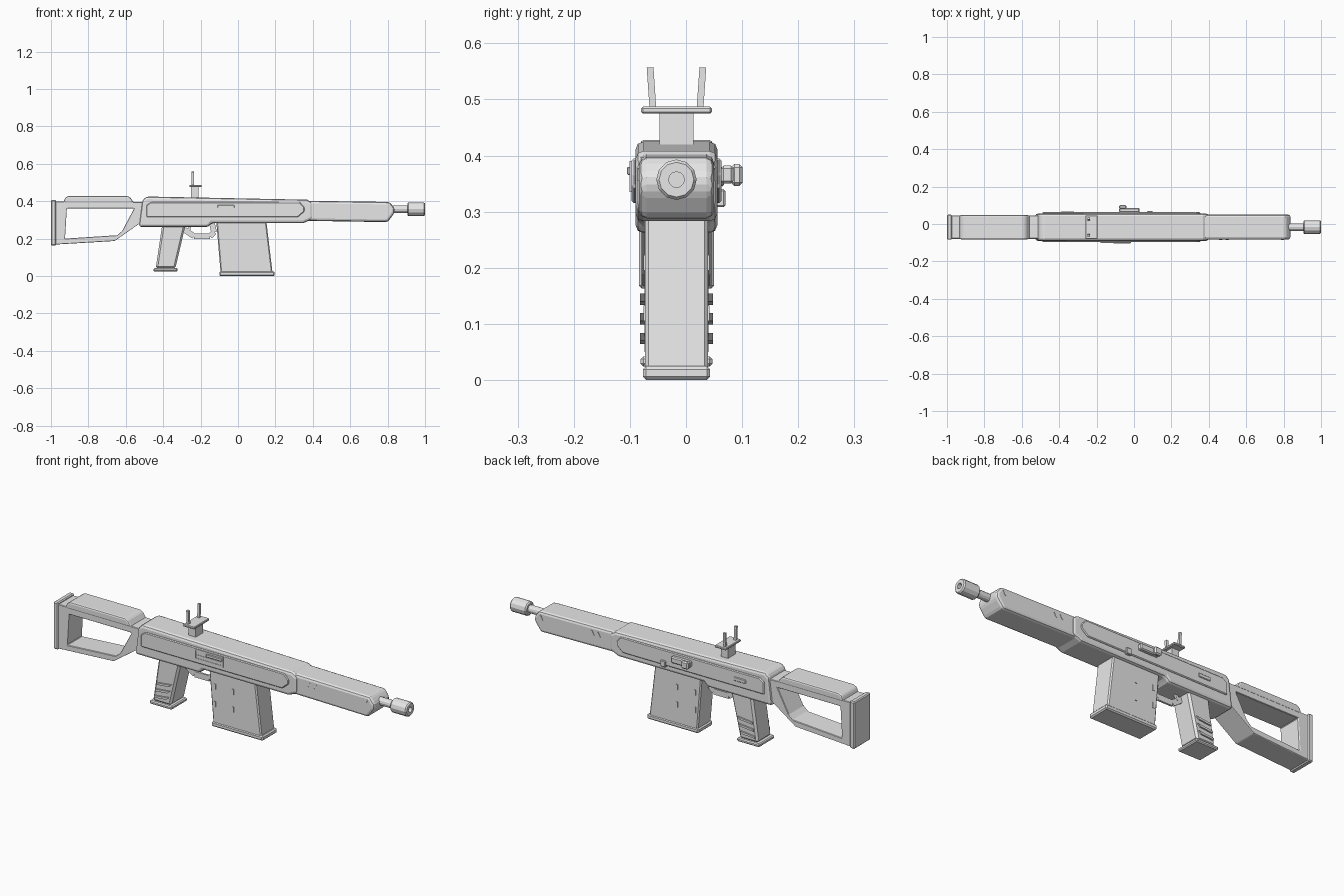
import bpy, bmesh, math
from mathutils import Matrix, Vector

if "Cube" in bpy.data.objects:
    bpy.data.objects.remove(bpy.data.objects["Cube"], do_unlink=True)

MID = -0.017  # y of the centre plane

grey = bpy.data.materials.new("plain grey")
grey.use_nodes = True
grey.diffuse_color = (0.8, 0.8, 0.8, 1)
for node in grey.node_tree.nodes:
    if node.type == "BSDF_PRINCIPLED":
        node.inputs["Base Color"].default_value = (0.8, 0.8, 0.8, 1)


def finish(name, bm, bevel=0.0, segments=1):
    bmesh.ops.recalc_face_normals(bm, faces=bm.faces)
    mesh = bpy.data.meshes.new(name)
    bm.to_mesh(mesh)
    bm.free()
    mesh.materials.append(grey)
    obj = bpy.data.objects.new(name, mesh)
    bpy.context.collection.objects.link(obj)
    if bevel:
        mod = obj.modifiers.new("edges", "BEVEL")
        mod.width, mod.segments = bevel, segments
        mod.limit_method = "ANGLE"
    return obj


def prism(name, points, y0, y1, bevel=0.0, segments=1):
    """Extrude an x-z outline from y0 to y1."""
    bm = bmesh.new()
    a = [bm.verts.new((x, y0, z)) for x, z in points]
    b = [bm.verts.new((x, y1, z)) for x, z in points]
    bm.faces.new(a)
    bm.faces.new(b)
    n = len(points)
    for i in range(n):
        j = (i + 1) % n
        bm.faces.new((a[i], a[j], b[j], b[i]))
    return finish(name, bm, bevel, segments)


def frame(name, outer, inner, y0, y1, bevel):
    """Extruded outline with a matching opening."""
    bm = bmesh.new()
    loops = [[bm.verts.new((x, y, z)) for x, z in pts]
             for pts, y in ((outer, y0), (outer, y1), (inner, y1), (inner, y0))]
    n = len(outer)
    for k in range(4):
        p, q = loops[k], loops[(k + 1) % 4]
        for i in range(n):
            j = (i + 1) % n
            bm.faces.new((p[i], p[j], q[j], q[i]))
    return finish(name, bm, bevel)


def box(name, x0, x1, y0, y1, z0, z1, bevel=0.0, segments=1):
    return prism(name, [(x0, z0), (x1, z0), (x1, z1), (x0, z1)], y0, y1, bevel, segments)


def lathe(name, profile, z, sides=12):
    """Turn an (x, radius) profile about the barrel axis."""
    bm = bmesh.new()
    rings = [[bm.verts.new((x, MID + r * math.cos(t), z + r * math.sin(t)))
              for t in [2 * math.pi * i / sides for i in range(sides)]]
             for x, r in profile]
    for p, q in zip(rings, rings[1:]):
        for i in range(sides):
            j = (i + 1) % sides
            bm.faces.new((p[i], p[j], q[j], q[i]))
    bm.faces.new(rings[0])
    bm.faces.new(rings[-1])
    return finish(name, bm)


def bar(name, start, end, w, d):
    """Rectangular bar between two points."""
    start, end = Vector(start), Vector(end)
    axis = end - start
    bm = bmesh.new()
    bmesh.ops.create_cube(bm, size=1)
    bm.transform(Matrix.Translation((start + end) / 2)
                 @ axis.to_track_quat("Z", "Y").to_matrix().to_4x4()
                 @ Matrix.Diagonal((w, d, axis.length, 1)))
    return finish(name, bm)


def both(y_half, thick):
    """Name and y range of a layer on each side."""
    return (("right", MID - y_half - thick, MID - y_half),
            ("left", MID + y_half, MID + y_half + thick))


# Receiver
prism("receiver", [(-0.53, 0.262), (-0.16, 0.262), (-0.14, 0.283), (0.35, 0.283),
                   (0.40, 0.305), (0.40, 0.39), (0.37, 0.408), (-0.49, 0.425),
                   (-0.512, 0.405)], MID - 0.073, MID + 0.073, 0.014, 2)
panel = [(-0.49, 0.315), (0.32, 0.315), (0.355, 0.345), (0.355, 0.368),
         (0.33, 0.395), (-0.465, 0.395), (-0.49, 0.378)]
for side, y0, y1 in both(0.07, 0.01):
    prism("side_panel_" + side, panel, y0, y1, 0.004)

# Ejection port on the right side
port = MID - 0.08
frame("ejection_port_frame",
      [(-0.18, 0.335), (-0.015, 0.335), (-0.015, 0.39), (-0.18, 0.39)],
      [(-0.172, 0.343), (-0.023, 0.343), (-0.023, 0.382), (-0.172, 0.382)],
      port - 0.004, port + 0.002, 0)
box("ejection_cover", -0.172, -0.023, port - 0.002, port + 0.002, 0.343, 0.36)
box("ejection_latch", -0.11, -0.02, port - 0.008, port, 0.365, 0.38, 0.002)

# Left side controls
box("charging_handle_stem", -0.06, 0.0, MID + 0.07, 0.085, 0.352, 0.38, 0.004)
box("charging_handle_arm", -0.08, 0.03, 0.062, 0.085, 0.35, 0.382, 0.005)
box("charging_handle_knob", -0.08, -0.04, 0.08, 0.101, 0.346, 0.385, 0.006)
box("release_button", 0.07, 0.1, MID + 0.07, 0.07, 0.308, 0.34, 0.003)
box("selector_plate", -0.39, -0.32, MID + 0.078, MID + 0.085, 0.345, 0.365, 0.003)

# Handguard with small slanted vents
prism("handguard", [(0.36, 0.295), (0.80, 0.288), (0.835, 0.335), (0.838, 0.362),
                    (0.81, 0.396), (0.36, 0.402)], MID - 0.067, MID + 0.067, 0.014, 2)
for side, y0, y1 in both(0.066, 0.003):
    for x in (0.455, 0.49, 0.785):
        prism("vent_" + side, [(x, 0.355), (x + 0.006, 0.355),
                               (x + 0.018, 0.378), (x + 0.012, 0.378)], y0, y1)

# Barrel and muzzle with an open bore
lathe("barrel", [(0.80, 0.02), (0.92, 0.02)], 0.357)
lathe("muzzle", [(0.905, 0.03), (0.911, 0.036), (0.994, 0.036), (1.0, 0.031),
                 (1.0, 0.014), (0.96, 0.014)], 0.357)

# Stock
frame("stock",
      [(-0.98, 0.168), (-0.66, 0.187), (-0.52, 0.285), (-0.505, 0.395), (-0.98, 0.398)],
      [(-0.925, 0.2), (-0.645, 0.218), (-0.62, 0.24), (-0.555, 0.362), (-0.915, 0.362)],
      MID - 0.062, MID + 0.062, 0.003)
prism("cheek_rest", [(-0.935, 0.39), (-0.555, 0.39), (-0.575, 0.418), (-0.59, 0.428),
                     (-0.905, 0.428), (-0.925, 0.418)], MID - 0.065, MID + 0.065, 0.008, 2)
box("butt_plate", -1.0, -0.973, MID - 0.067, MID + 0.067, 0.163, 0.407, 0.005)

# Grip with ridges
prism("grip", [(-0.44, 0.04), (-0.335, 0.04), (-0.28, 0.275), (-0.405, 0.275)],
      MID - 0.057, MID + 0.057, 0.01)
box("grip_base", -0.452, -0.323, MID - 0.064, MID + 0.064, 0.024, 0.042, 0.005)
for side, y0, y1 in both(0.055, 0.01):
    for z in (0.07, 0.105, 0.14):
        x = -0.425 + (z - 0.07) * 0.2
        prism("grip_ridge_" + side, [(x, z - 0.006), (x + 0.07, z), (x + 0.085, z + 0.014),
                                     (x + 0.075, z + 0.012), (x, z + 0.004)], y0, y1)

# Magazine with seam slots
prism("magazine", [(-0.093, 0.015), (0.185, 0.015), (0.152, 0.29), (-0.116, 0.29)],
      MID - 0.056, MID + 0.056, 0.006)
box("magazine_base", -0.1, 0.196, MID - 0.06, MID + 0.06, 0.0, 0.025, 0.006)
for side, y0, y1 in both(0.055, 0.004):
    for x in (-0.085, 0.018):
        for z in (0.105, 0.195):
            box("magazine_slot_" + side, x, x + 0.01, y0, y1, z, z + 0.028)

# Trigger and guard
guard = [(-0.29, 0.25), (-0.235, 0.212), (-0.15, 0.212), (-0.128, 0.235), (-0.14, 0.285)]
for (xa, za), (xb, zb) in zip(guard, guard[1:]):
    bar("trigger_guard", (xa, MID, za), (xb, MID, zb), 0.01, 0.03)
bar("trigger", (-0.255, MID, 0.275), (-0.265, MID, 0.236), 0.012, 0.014)

# Sight
box("sight_post", -0.25, -0.21, MID - 0.03, MID + 0.03, 0.41, 0.478)
box("sight_plate", -0.26, -0.195, MID - 0.063, MID + 0.063, 0.475, 0.487, 0.003)
for side, s in (("right", -1), ("left", 1)):
    bar("sight_prong_" + side, (-0.242, MID + s * 0.042, 0.484),
        (-0.242, MID + s * 0.047, 0.557), 0.012, 0.012)
